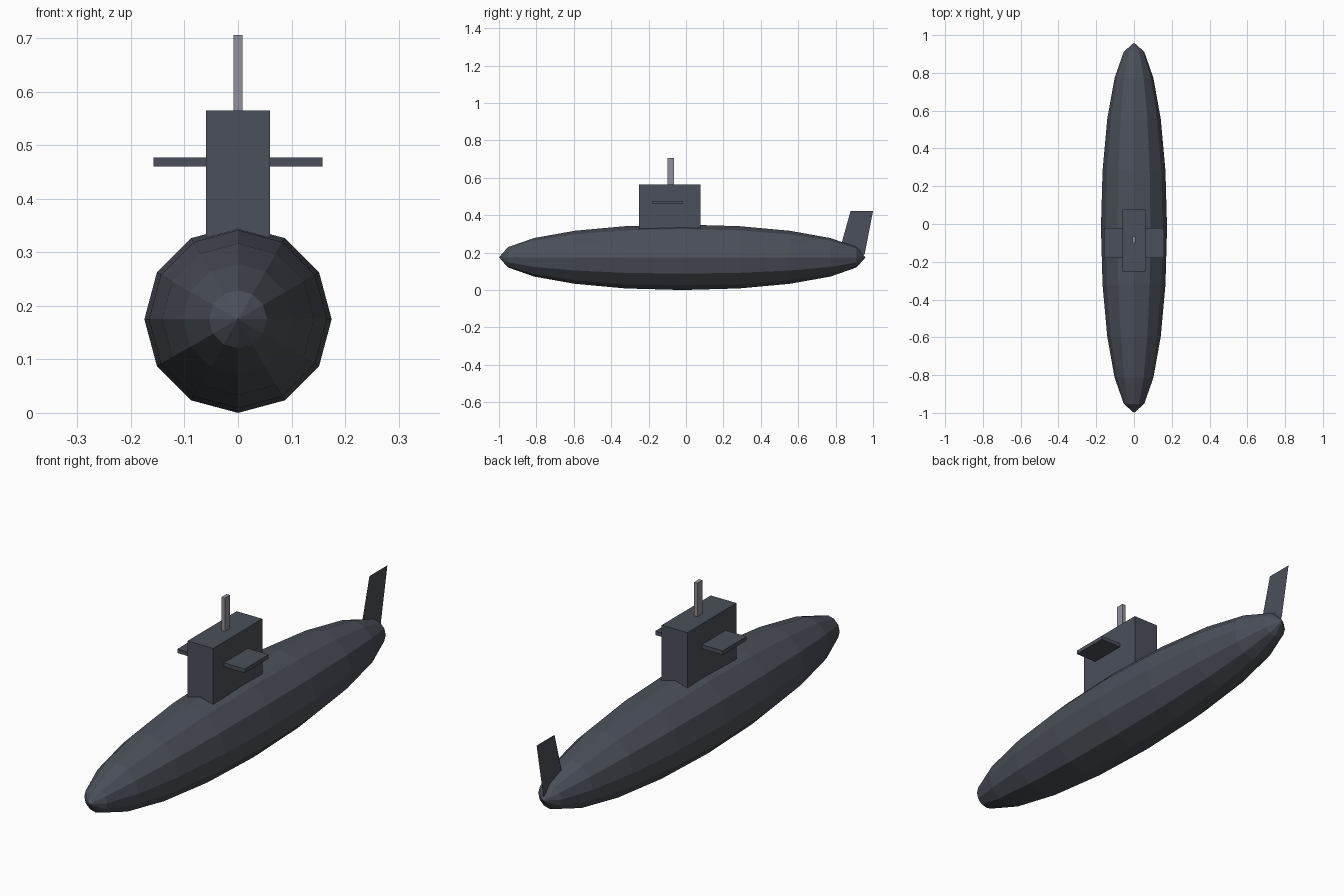
import bpy
import bmesh
from math import radians
from mathutils import Matrix

cube = bpy.data.objects.get("Cube")
if cube:
    bpy.data.objects.remove(cube, do_unlink=True)


def material(name, rgb):
    mat = bpy.data.materials.new(name)
    mat.use_nodes = True
    mat.diffuse_color = (*rgb, 1)
    bsdf = next(n for n in mat.node_tree.nodes if n.type == "BSDF_PRINCIPLED")
    bsdf.inputs["Base Color"].default_value = (*rgb, 1)
    bsdf.inputs["Roughness"].default_value = 0.8
    return mat


def finish(name, bm, mat):
    mesh = bpy.data.meshes.new(name)
    bm.to_mesh(mesh)
    bm.free()
    mesh.materials.append(mat)
    obj = bpy.data.objects.new(name, mesh)
    bpy.context.collection.objects.link(obj)
    return obj


def box(name, low, high, mat):
    size = [b - a for a, b in zip(low, high)]
    centre = [(a + b) / 2 for a, b in zip(low, high)]
    bm = bmesh.new()
    bmesh.ops.create_cube(bm, size=1, matrix=Matrix.Translation(centre) @ Matrix.Diagonal((*size, 1)))
    return finish(name, bm, mat)


hull_grey = material("dark blue grey", (0.07, 0.08, 0.1))
mast_grey = material("mid grey", (0.28, 0.28, 0.32))

# Hull: a low-poly sphere stretched along y
bm = bmesh.new()
bmesh.ops.create_uvsphere(bm, u_segments=12, v_segments=10, radius=1)
shape = (Matrix.Translation((0, -0.02, 0.175))
         @ Matrix.Diagonal((0.175, 0.98, 0.175, 1))
         @ Matrix.Rotation(radians(90), 4, "X"))
bmesh.ops.transform(bm, matrix=shape, verts=bm.verts)
finish("hull", bm, hull_grey)

# Tower with its diving planes and mast
box("tower", (-0.06, -0.252, 0.25), (0.06, 0.077, 0.565), hull_grey)
for side, x0, x1 in (("left", 0.05, 0.158), ("right", -0.158, -0.05)):
    box(side + "_diving_plane", (x0, -0.18, 0.46), (x1, -0.02, 0.477), hull_grey)
box("mast", (-0.008, -0.1, 0.54), (0.008, -0.065, 0.706), mast_grey)

# Tail fin: a single swept sheet
bm = bmesh.new()
outline = [(0.815, 0.19), (0.955, 0.19), (1.0, 0.423), (0.88, 0.423)]
bm.faces.new([bm.verts.new((0, y, z)) for y, z in outline])
finish("tail_fin", bm, hull_grey)
